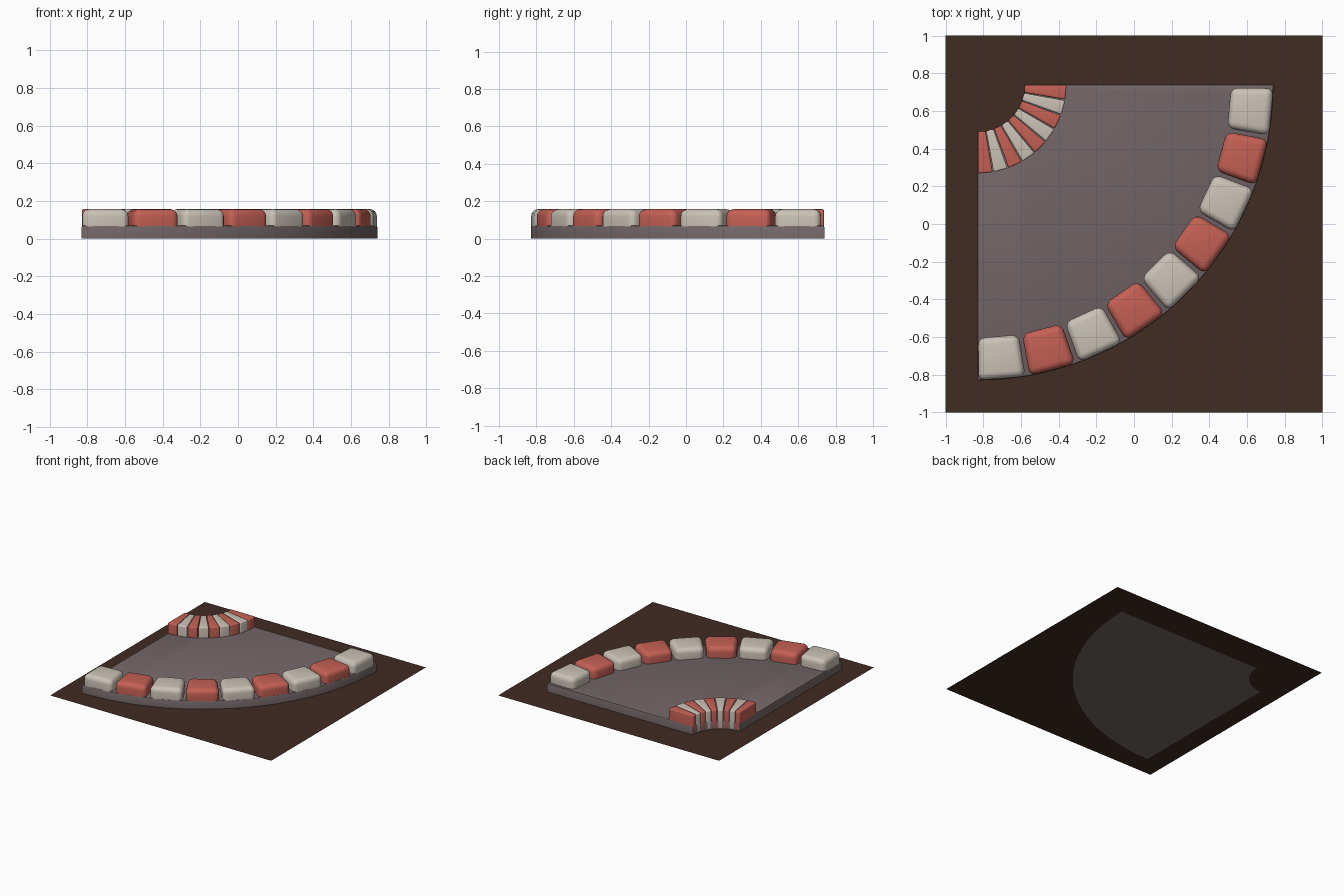
import bpy, bmesh, math

if "Cube" in bpy.data.objects:
    bpy.data.objects.remove(bpy.data.objects["Cube"])

CX, CY = -0.83, 0.74   # centre of the road bend


def material(name, rgb):
    m = bpy.data.materials.new(name)
    m.diffuse_color = (*rgb, 1)
    m.use_nodes = True
    m.node_tree.nodes["Principled BSDF"].inputs["Base Color"].default_value = m.diffuse_color
    return m


SOIL = material("dark brown soil", (0.051, 0.025, 0.016))
ROAD = material("grey asphalt", (0.175, 0.136, 0.142))
RED = material("kerb red", (0.56, 0.118, 0.09))
WHITE = material("kerb white", (0.59, 0.54, 0.47))


def polar(r, deg):
    a = math.radians(deg)
    return CX + r * math.cos(a), CY - r * math.sin(a)


def prism(name, outline, z0, z1, mat, top_bevel=0.0, bevel=0.0):
    """Extrude an outline from z0 to z1 and round its edges."""
    bm = bmesh.new()
    face = bm.faces.new([bm.verts.new((x, y, z0)) for x, y in outline])
    if z1 > z0:
        ext = bmesh.ops.extrude_face_region(bm, geom=[face], use_keep_orig=True)
        for v in ext["geom"]:
            if isinstance(v, bmesh.types.BMVert):
                v.co.z = z1
    bmesh.ops.recalc_face_normals(bm, faces=bm.faces)
    if z1 == z0 and bm.faces[:][0].normal.z < 0:
        bmesh.ops.reverse_faces(bm, faces=bm.faces)
    if top_bevel:
        edges = [e for e in bm.edges if all(v.co.z > z1 - 1e-5 for v in e.verts)]
        bmesh.ops.bevel(bm, geom=edges, offset=top_bevel, segments=2,
                        profile=0.5, affect='EDGES')
    if bevel:
        bmesh.ops.bevel(bm, geom=bm.edges[:], offset=bevel, segments=4,
                        profile=0.5, affect='EDGES')
    me = bpy.data.meshes.new(name)
    bm.to_mesh(me)
    bm.free()
    me.materials.append(mat)
    ob = bpy.data.objects.new(name, me)
    bpy.context.collection.objects.link(ob)
    bpy.ops.object.select_all(action='DESELECT')
    ob.select_set(True)
    bpy.context.view_layer.objects.active = ob
    bpy.ops.object.shade_smooth_by_angle(angle=math.radians(35))
    return ob


# Square soil sheet
prism("soil_sheet", [(-1, -1), (1, -1), (1, 1), (-1, 1)], 0.001, 0.001, SOIL)

# Quarter-circle road slab with a concave inner corner
outer = [polar(1.57, 90 * i / 48) for i in range(49)]
inner = [polar(0.25, 90 * i / 24) for i in range(24, -1, -1)]
prism("road_slab", outer + inner, 0.0, 0.07, ROAD, top_bevel=0.01)


def kerb(name, r0, r1, start, half, bevel, first, second):
    """Nine alternating wedge blocks around the bend."""
    for i in range(9):
        c = start + 10 * i
        pts = [polar(r0, c - half), polar(r1, c - half),
               polar(r1, c + half), polar(r0, c + half)]
        prism(f"{name}_{i + 1}", pts, 0.002, 0.157,
              second if i % 2 else first, bevel=bevel)


# Large rounded outer kerb, narrow inner kerb
kerb("outer_kerb_block", 1.345, 1.571, 5.3, 4.6, 0.038, WHITE, RED)
kerb("inner_kerb_block", 0.25, 0.472, 5.0, 4.7, 0.009, RED, WHITE)
